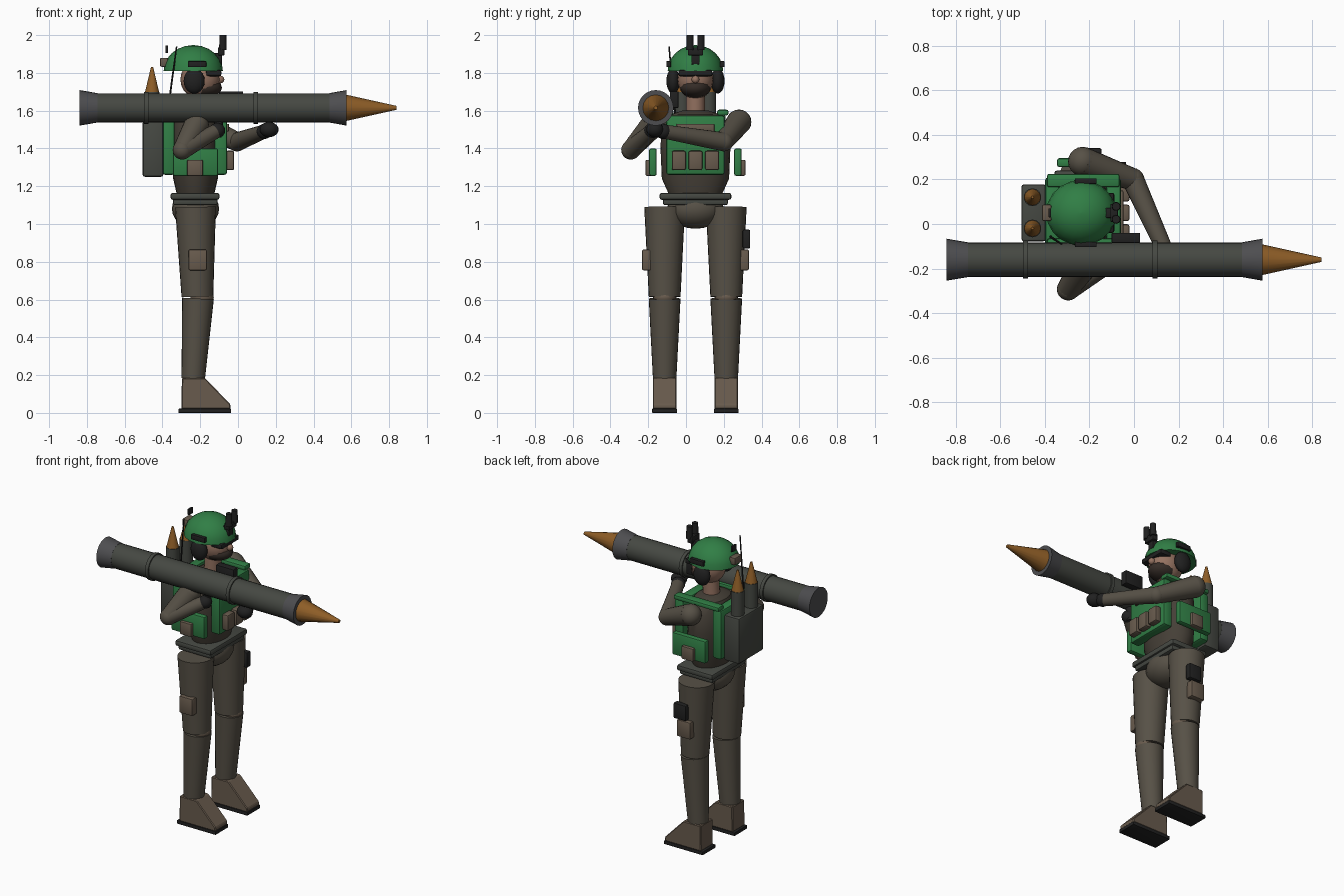
import bpy, bmesh, math
from mathutils import Vector, Matrix

if "Cube" in bpy.data.objects:
    bpy.data.objects.remove(bpy.data.objects["Cube"])

def mat(name, c):
    m = bpy.data.materials.new(name)
    m.diffuse_color = (*c, 1)
    m.use_nodes = True
    m.node_tree.nodes["Principled BSDF"].inputs["Base Color"].default_value = m.diffuse_color
    return m

CLOTH = mat("cloth", (.095, .082, .062))
DARK = mat("dark_cloth", (.06, .05, .038))
GREEN = mat("green", (.03, .21, .06))
TAN = mat("tan", (.14, .105, .075))
METAL = mat("metal", (.06, .065, .055))
STEEL = mat("steel", (.075, .075, .08))
BLACK = mat("black", (.015, .015, .015))
BRASS = mat("brass", (.27, .11, .02))
SKIN = mat("skin", (.3, .17, .12))
HAIR = mat("hair", (.035, .025, .02))
CY = 0.05   # body centre in y
BX = -0.225  # body centre in x

def finish(name, bm, m, smooth=True):
    bmesh.ops.recalc_face_normals(bm, faces=bm.faces)
    me = bpy.data.meshes.new(name)
    bm.to_mesh(me)
    bm.free()
    o = bpy.data.objects.new(name, me)
    bpy.context.collection.objects.link(o)
    me.materials.append(m)
    if smooth:
        bpy.ops.object.select_all(action='DESELECT')
        o.select_set(True)
        bpy.context.view_layer.objects.active = o
        bpy.ops.object.shade_smooth_by_angle(angle=math.radians(35))
    return o

def box(name, lo, hi, m, bevel=0.008):
    bm = bmesh.new()
    bmesh.ops.create_cube(bm, size=1)
    for v in bm.verts:
        v.co = [lo[i] + (v.co[i] + .5) * (hi[i] - lo[i]) for i in range(3)]
    if bevel:
        bmesh.ops.bevel(bm, geom=bm.edges[:], offset=bevel, segments=2, affect='EDGES', profile=.5)
    return finish(name, bm, m)

def ball(name, c, r, m, seg=20):
    bm = bmesh.new()
    bmesh.ops.create_uvsphere(bm, u_segments=seg, v_segments=seg // 2, radius=1)
    for v in bm.verts:
        v.co = [c[i] + v.co[i] * r[i] for i in range(3)]
    return finish(name, bm, m)

def limb(name, a, b, r1, r2, m, seg=20):
    a, b = Vector(a), Vector(b)
    d = b - a
    bm = bmesh.new()
    mx = Matrix.Translation((a + b) / 2) @ d.to_track_quat('Z', 'Y').to_matrix().to_4x4()
    bmesh.ops.create_cone(bm, cap_ends=True, segments=seg, radius1=r1, radius2=r2, depth=d.length, matrix=mx)
    return finish(name, bm, m)

def rings(name, prof, m, seg=24):
    """Stack of elliptical rings (cx, z, rx, ry) round the body axis."""
    bm = bmesh.new()
    loops = []
    for cx, z, rx, ry in prof:
        loops.append([bm.verts.new((cx + rx * math.cos(t), CY + ry * math.sin(t), z))
                      for t in (2 * math.pi * i / seg for i in range(seg))])
    for p, q in zip(loops, loops[1:]):
        for i in range(seg):
            j = (i + 1) % seg
            bm.faces.new((p[i], p[j], q[j], q[i]))
    bm.faces.new(loops[0])
    bm.faces.new(loops[-1])
    return finish(name, bm, m)

def prism(name, pts, y0, y1, m):
    bm = bmesh.new()
    f = bm.faces.new([bm.verts.new((x, y0, z)) for x, z in pts])
    g = bmesh.ops.extrude_face_region(bm, geom=[f])['geom']
    bmesh.ops.translate(bm, vec=(0, y1 - y0, 0), verts=[v for v in g if isinstance(v, bmesh.types.BMVert)])
    bmesh.ops.bevel(bm, geom=bm.edges[:], offset=.005, segments=1, affect='EDGES')
    return finish(name, bm, m, False)

# legs, boots, side plates, straps, ear cups: mirrored about the body
for s, side in ((-1, "right"), (1, "left")):
    y = CY + s * .163
    limb(side + "_thigh", (-.215, y, .615), (BX, y, 1.09), .084, .108, CLOTH, 24)
    ball(side + "_knee", (-.19, y, .612), (.062, .062, .04), TAN)
    limb(side + "_shin", (-.237, y, .18), (-.212, y, .605), .062, .084, CLOTH, 24)
    prism(side + "_boot", [(-.3, .02), (-.04, .02), (-.04, .045), (-.175, .185), (-.297, .185)], y - .063, y + .063, TAN)
    box(side + "_sole", (-.315, y - .066, 0), (-.036, y + .066, .022), BLACK, .003)
    yo = y + s * .1
    box(side + "_thigh_pouch", (-.262, min(yo - s * .03, yo + s * .02), .755),
        (-.165, max(yo - s * .03, yo + s * .02), .865), TAN)
    yp = CY + s * .225
    box(side + "_side_plate", (-.345, yp - .02, 1.255), (-.105, yp + .02, 1.4), GREEN, .01)
    yq = CY + s * .245
    box(side + "_side_pouch", (-.27, yq - .02, 1.255), (-.185, yq + .02, 1.34), TAN)
    ys = CY + s * .145
    box(side + "_shoulder_strap", (-.39, ys - .03, 1.575), (-.065, ys + .03, 1.605), GREEN, .01)
    ball(side + "_ear_cup", (-.232, CY + s * .118, 1.757), (.056, .036, .067), BLACK)
    ym = CY + s * .142
    box(side + "_helmet_rail", (-.265, ym - .012, 1.83), (-.168, ym + .012, 1.862), BLACK, .003)
    limb(side + "_night_scope_tube", (-.08, CY + s * .029, 1.92), (-.08, CY + s * .029, 2.0), .02, .018, BLACK, 12)
    limb(side + "_spare_tube", (-.455, CY + s * .07, 1.45), (-.455, CY + s * .07, 1.7), .04, .04, METAL, 14)
    limb(side + "_spare_tip", (-.455, CY + s * .07, 1.695), (-.455, CY + s * .07, 1.83), .038, .006, BRASS, 12)
box("thigh_holster", (-.235, .3, .87), (-.145, .34, .97), BLACK)

# pelvis, belt, torso
ball("pelvis", (BX, CY, 1.08), (.125, .15, .105), CLOTH, 24)
box("lower_belt", (-.345, CY - .172, 1.1), (-.108, CY + .172, 1.135), METAL, .01)
box("belt", (-.357, CY - .19, 1.128), (-.098, CY + .19, 1.165), METAL, .012)
rings("torso", [(BX, 1.1, .09, .13), (BX, 1.16, .1, .142), (BX, 1.24, .118, .178), (BX, 1.4, .125, .185),
                (BX, 1.52, .12, .18), (BX, 1.58, .095, .13), (BX, 1.6, .06, .07)], DARK)

# vest
box("front_plate", (-.125, CY - .155, 1.26), (-.058, CY + .155, 1.575), GREEN, .014)
box("back_plate", (-.398, CY - .16, 1.26), (-.335, CY + .16, 1.58), GREEN, .014)
box("chest_panel", (-.065, CY - .1, 1.49), (-.048, CY + .1, 1.53), TAN, .004)
for i in (-1, 0, 1):
    yy = CY + i * .088
    box("magazine_pouch", (-.065, yy - .037, 1.285), (-.02, yy + .037, 1.388), TAN, .01)

# backpack and antenna
box("backpack", (-.505, CY - .128, 1.25), (-.395, CY + .128, 1.545), METAL, .012)
limb("antenna", (-.385, -.05, 1.5), (-.325, -.09, 1.94), .006, .004, BLACK, 8)

# head
limb("neck", (-.22, CY, 1.56), (-.21, CY, 1.72), .05, .05, SKIN)
ball("head", (-.2, CY, 1.765), (.105, .095, .105), SKIN)
ball("beard", (-.185, CY, 1.722), (.1, .082, .054), HAIR)
ball("nose", (-.095, CY, 1.765), (.023, .021, .021), SKIN, 12)
box("goggles", (-.17, CY - .09, 1.782), (-.088, CY + .09, 1.815), BLACK, .01)
rings("helmet", [(-.237, 1.81 + .137 * math.sin(t), .157 * math.cos(t), .147 * math.cos(t))
                 for t in (i * math.pi / 2 / 6.1 for i in range(7))], GREEN, 20)
box("helmet_counterweight", (-.413, CY - .037, 1.832), (-.37, CY + .037, 1.88), TAN)
box("helmet_strobe", (-.384, CY - .02, 1.905), (-.371, CY + .02, 1.945), BLACK, .003)
box("scope_mount", (-.13, CY - .022, 1.845), (-.085, CY + .022, 1.905), BLACK, .004)
box("scope_bridge", (-.106, CY - .04, 1.893), (-.072, CY + .04, 1.935), BLACK, .004)

# arms: shoulder, elbow, hand
for side, S, E, H in (("right", (-.22, -.175, 1.525), (-.295, -.292, 1.392), (-.11, -.18, 1.495)),
                      ("left", (-.23, .28, 1.54), (-.005, .2, 1.435), (.14, -.12, 1.49))):
    ball(side + "_shoulder", S, (.066,) * 3, CLOTH)
    limb(side + "_upper_arm", S, E, .066, .05, CLOTH)
    ball(side + "_elbow", E, (.051,) * 3, CLOTH)
    limb(side + "_forearm", E, H, .05, .037, CLOTH)
    ball(side + "_glove", H, (.042, .042, .04), BLACK)
ball("left_glove_fingers", (.165, -.165, 1.5), (.05, .045, .04), BLACK)
limb("right_grip", (-.11, -.165, 1.46), (-.1, -.16, 1.56), .022, .024, BLACK, 12)

# launcher
def tube(name, x0, x1, r0, r1, m, seg=24):
    return limb(name, (x0, -.16, 1.615), (x1, -.16, 1.615), r0, r1, m, seg)

tube("launch_tube", -.77, .5, .077, .077, METAL)
tube("rear_flare", -.84, -.745, .094, .078, STEEL)
tube("front_flare", .485, .575, .078, .094, STEEL)
tube("rear_band", -.497, -.475, .085, .085, METAL)
tube("front_band", .083, .105, .085, .085, METAL)
tube("rocket_tip", .57, .84, .07, .01, BRASS, 16)
box("sight", (-.1, -.085, 1.615), (.027, -.04, 1.702), BLACK, .004)
